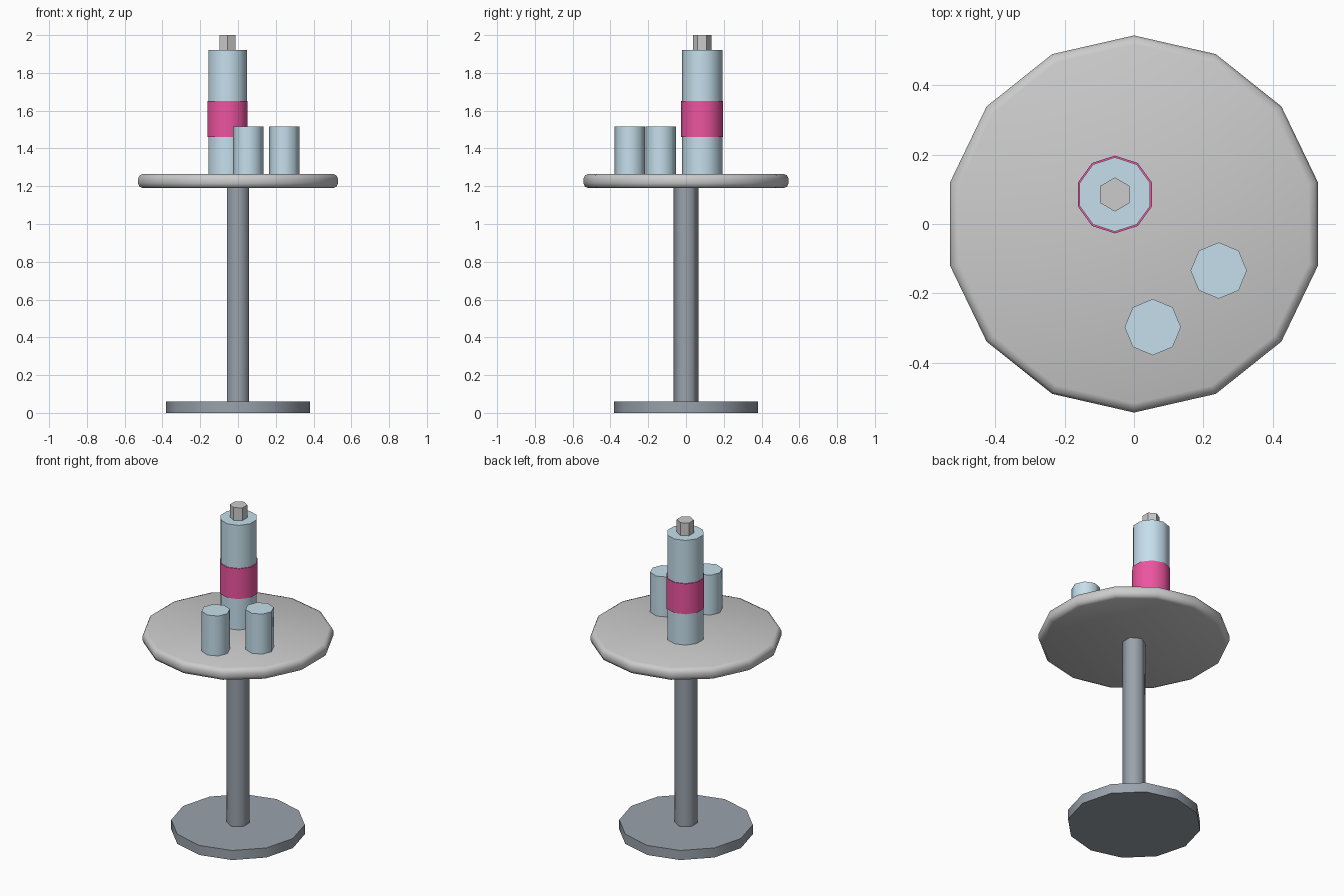
import bpy, bmesh, math

if "Cube" in bpy.data.objects:
    bpy.data.objects.remove(bpy.data.objects["Cube"])


def material(name, rgb):
    m = bpy.data.materials.new(name)
    m.diffuse_color = (*rgb, 1.0)
    m.use_nodes = True
    m.node_tree.nodes["Principled BSDF"].inputs["Base Color"].default_value = m.diffuse_color
    return m


def prism(name, sides, radius, z0, z1, at=(0, 0), mat=None, smooth=True, bevel=0):
    """Upright capped prism with a corner on +y; side faces smooth, rims sharp."""
    bm = bmesh.new()
    ring = []
    for i in range(sides):
        a = math.tau * i / sides
        ring.append(bm.verts.new((-radius * math.sin(a), radius * math.cos(a), 0)))
    base = bm.faces.new(ring)
    top = bmesh.ops.extrude_face_region(bm, geom=[base])["geom"]
    for v in top:
        if isinstance(v, bmesh.types.BMVert):
            v.co.z = z1 - z0
    bmesh.ops.recalc_face_normals(bm, faces=bm.faces)
    rims = [e for e in bm.edges if abs(e.verts[0].co.z - e.verts[1].co.z) < 1e-6]
    if bevel:
        bmesh.ops.bevel(bm, geom=rims, offset=bevel, segments=2, profile=0.5,
                        affect='EDGES')
    else:
        for e in rims:
            e.smooth = False
    for f in bm.faces:
        f.smooth = smooth
    me = bpy.data.meshes.new(name)
    bm.to_mesh(me)
    bm.free()
    ob = bpy.data.objects.new(name, me)
    ob.location = (at[0], at[1], z0)
    if mat:
        me.materials.append(mat)
    bpy.context.collection.objects.link(ob)
    return ob


steel = material("steel", (0.32, 0.36, 0.41))
glass = material("pale_blue", (0.56, 0.74, 0.84))
pink = material("pink", (0.84, 0.09, 0.35))
grey = material("grey", (0.52, 0.52, 0.52))

# Table
prism("table_base", 12, 0.38, 0.0, 0.06, mat=steel)
prism("table_column", 6, 0.066, 0.06, 1.19, mat=steel)
prism("table_top", 14, 0.543, 1.19, 1.265, mat=grey, bevel=0.026)

# Bottle with label band and cap
spot = (-0.055, 0.085)
prism("bottle_body", 10, 0.107, 1.265, 1.92, spot, glass)
prism("bottle_label", 10, 0.112, 1.46, 1.65, spot, pink)
prism("bottle_cap", 6, 0.049, 1.92, 2.0, spot, grey, smooth=False)

# Drinking glasses
for i, p in enumerate([(0.244, -0.134), (0.054, -0.297)]):
    prism(f"drinking_glass_{i + 1}", 8, 0.081, 1.265, 1.515, p, glass)
